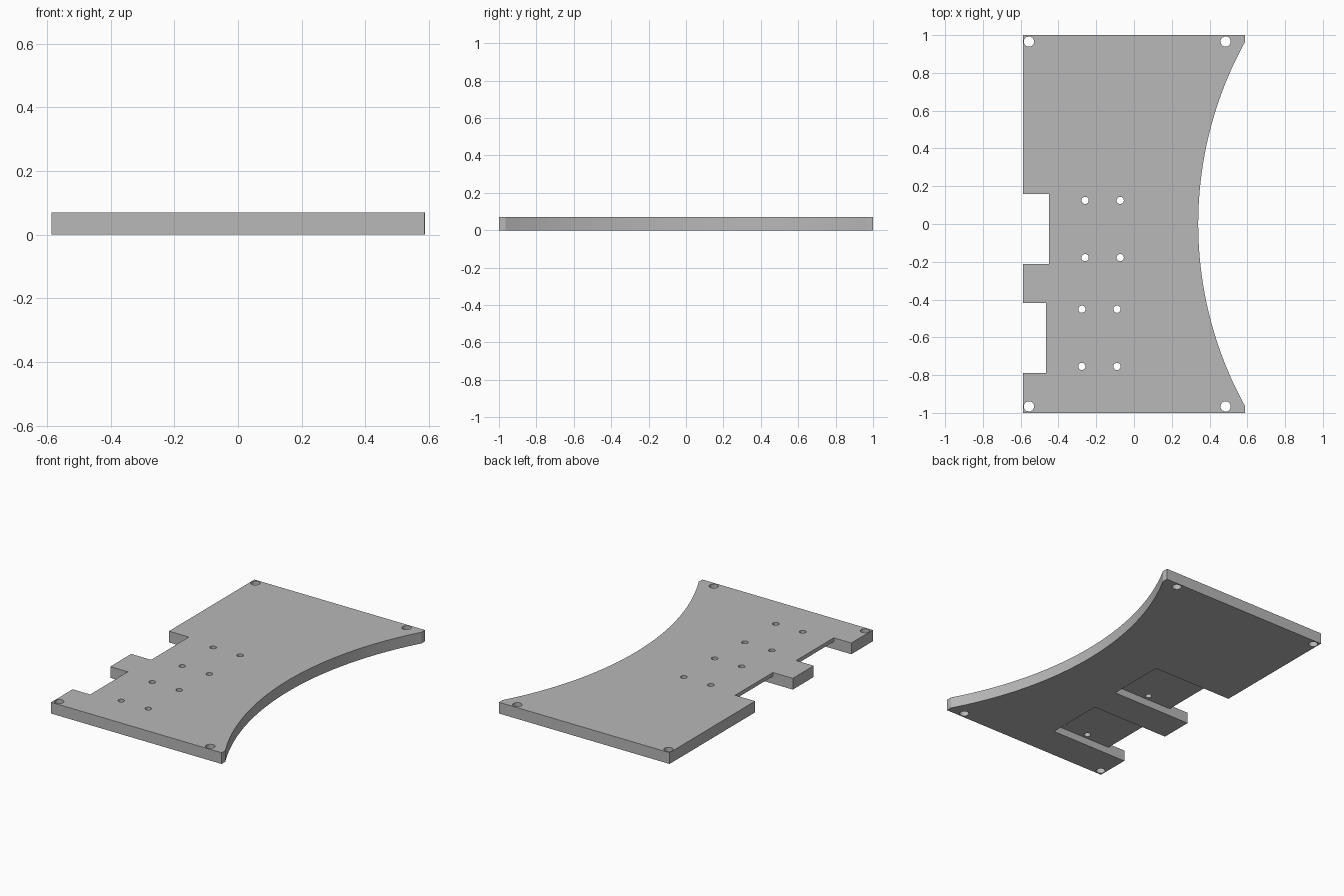
import bpy, bmesh, math
from mathutils import Matrix, Vector

cube = bpy.data.objects.get("Cube")
if cube:
    bpy.data.objects.remove(cube, do_unlink=True)

THICK = 0.07          # plate thickness
HALF_W = 0.587        # half width along x
POCKET_TOP = 0.046    # height of the pocket ceiling above the underside
ARC_R = 2.0           # radius of the concave side
ARC_X = 0.34          # x of the arc's deepest point
ARC_Y = 0.965         # half chord of the arc

grey = bpy.data.materials.new("plain grey")
grey.use_nodes = True
colour = (0.48, 0.48, 0.48, 1)
grey.diffuse_color = colour
grey.node_tree.nodes["Principled BSDF"].inputs["Base Color"].default_value = colour


def extrude(bm, points, offset):
    """Add a closed prism: a polygon swept along an offset."""
    face = bm.faces.new([bm.verts.new(p) for p in points])
    result = bmesh.ops.extrude_face_region(bm, geom=[face], use_keep_orig=True)
    moved = [g for g in result["geom"] if isinstance(g, bmesh.types.BMVert)]
    bmesh.ops.translate(bm, verts=moved, vec=Vector(offset))


def make_object(name, bm):
    bmesh.ops.recalc_face_normals(bm, faces=bm.faces)
    mesh = bpy.data.meshes.new(name)
    bm.to_mesh(mesh)
    bm.free()
    obj = bpy.data.objects.new(name, mesh)
    bpy.context.scene.collection.objects.link(obj)
    mesh.materials.append(grey)
    return obj


# Plate outline with one concave side
sweep = math.asin(ARC_Y / ARC_R)
steps = 64
arc = []
for i in range(steps + 1):
    a = sweep * (2 * i / steps - 1)
    arc.append((ARC_X + ARC_R * (1 - math.cos(a)), ARC_R * math.sin(a), 0))
corners = [(HALF_W, 1, 0), (-HALF_W, 1, 0), (-HALF_W, -1, 0), (HALF_W, -1, 0)]
bm = bmesh.new()
extrude(bm, arc + corners, (0, 0, THICK))
plate = make_object("base_plate", bm)

# Edge notches, each running into a pocket on the underside
slots = [(-0.45, -0.035, -0.212, 0.159), (-0.466, -0.052, -0.788, -0.418)]
bm = bmesh.new()
for notch_x, pocket_x, y0, y1 in slots:
    profile = [(-0.7, -0.1), (pocket_x, -0.1), (pocket_x, POCKET_TOP),
               (notch_x, POCKET_TOP), (notch_x, 0.2), (-0.7, 0.2)]
    extrude(bm, [(x, y0, z) for x, z in profile], (0, y1 - y0, 0))
slot_cutter = make_object("slot_cutter", bm)

# Corner holes and the four screw holes in each pocket
holes = [(x, y, 0.027) for x in (-0.556, 0.485) for y in (-0.966, 0.966)]
for notch_x, pocket_x, y0, y1 in slots:
    holes += [(pocket_x - dx, y0 + dy, 0.019)
              for dx in (0.038, 0.224) for dy in (0.034, 0.337)]
bm = bmesh.new()
for x, y, r in holes:
    bmesh.ops.create_cone(bm, cap_ends=True, segments=32, radius1=r, radius2=r,
                          depth=0.4, matrix=Matrix.Translation((x, y, 0)))
hole_cutter = make_object("hole_cutter", bm)

# Cut the plate, then discard the cutters
for cutter in (slot_cutter, hole_cutter):
    cutter.hide_render = True
    mod = plate.modifiers.new(cutter.name, "BOOLEAN")
    mod.operation = "DIFFERENCE"
    mod.solver = "EXACT"
    mod.object = cutter
bpy.context.view_layer.update()
graph = bpy.context.evaluated_depsgraph_get()
cut_mesh = bpy.data.meshes.new_from_object(plate.evaluated_get(graph))
plate.modifiers.clear()
plate.data = cut_mesh
cut_mesh.name = "base_plate"
for cutter in (slot_cutter, hole_cutter):
    bpy.data.objects.remove(cutter, do_unlink=True)
cut_mesh.materials.clear()
cut_mesh.materials.append(grey)
for poly in cut_mesh.polygons:
    poly.material_index = 0

# Smooth curved walls, sharp rims
for obj in bpy.context.selected_objects:
    obj.select_set(False)
plate.select_set(True)
bpy.context.view_layer.objects.active = plate
bpy.ops.object.shade_smooth_by_angle(angle=math.radians(20))
